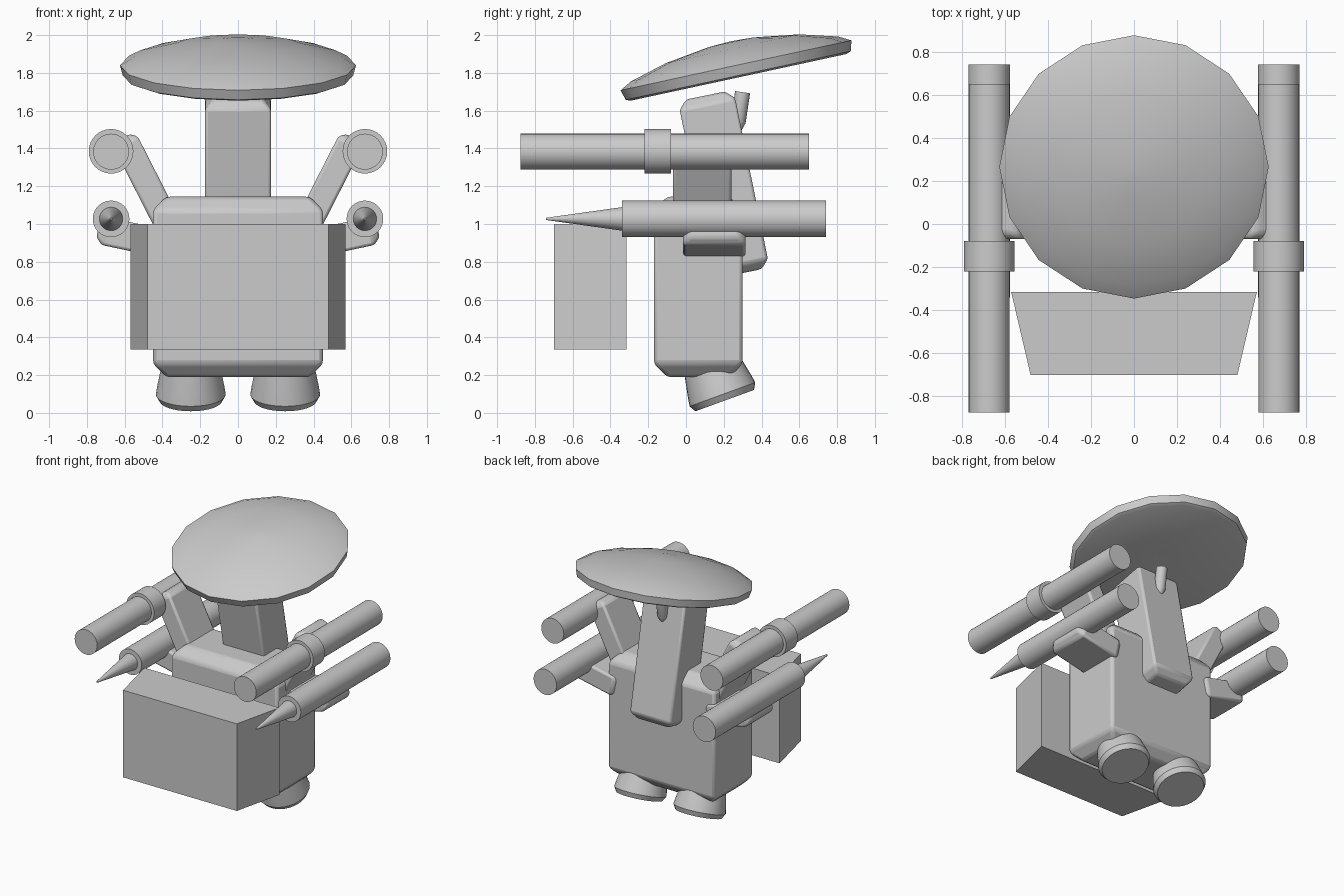
import bpy, bmesh, math
from mathutils import Matrix, Vector

if "Cube" in bpy.data.objects:
    bpy.data.objects.remove(bpy.data.objects["Cube"], do_unlink=True)

grey = bpy.data.materials.new("light_grey")
grey.use_nodes = True
grey.diffuse_color = (0.6, 0.6, 0.6, 1)
grey.node_tree.nodes["Principled BSDF"].inputs["Base Color"].default_value = (0.6, 0.6, 0.6, 1)


def finish(name, bm, smooth=30, bevel=0):
    """Turn a bmesh into a shaded object."""
    bmesh.ops.recalc_face_normals(bm, faces=bm.faces)
    mesh = bpy.data.meshes.new(name)
    bm.to_mesh(mesh)
    bm.free()
    mesh.materials.append(grey)
    obj = bpy.data.objects.new(name, mesh)
    bpy.context.collection.objects.link(obj)
    if bevel:
        mod = obj.modifiers.new("soft_edges", "BEVEL")
        mod.width = bevel
        mod.segments = 2
        mod.limit_method = "ANGLE"
    bpy.ops.object.select_all(action="DESELECT")
    obj.select_set(True)
    bpy.context.view_layer.objects.active = obj
    if smooth:
        bpy.ops.object.shade_smooth_by_angle(angle=math.radians(smooth))
    return obj


def loft(bm, rings):
    """Bridge equal rings of points and cap both ends."""
    loops = [[bm.verts.new(p) for p in ring] for ring in rings]
    n = len(loops[0])
    for a, b in zip(loops, loops[1:]):
        for i in range(n):
            j = (i + 1) % n
            bm.faces.new((a[i], a[j], b[j], b[i]))
    bm.faces.new(loops[0])
    bm.faces.new(loops[-1])


def block(name, centre, size, chamfer=0.05, rot=Matrix(), bevel=0.015):
    """Box with both ends chamfered along its local z."""
    x, y, z = (s / 2 for s in size)
    bm = bmesh.new()
    rings = []
    for h, c in ((-z, chamfer), (-z + chamfer, 0), (z - chamfer, 0), (z, chamfer)):
        rings.append([(sx * (x - c), sy * (y - c), h)
                      for sx, sy in ((-1, -1), (1, -1), (1, 1), (-1, 1))])
    loft(bm, rings)
    bm.transform(Matrix.Translation(centre) @ rot)
    return finish(name, bm, 35, bevel)


def turned(name, profile, origin, axis, sides=32, smooth=30):
    """Solid of (radius, height) steps around an axis."""
    bm = bmesh.new()
    loft(bm, [[(r * math.sin(math.tau * i / sides), r * math.cos(math.tau * i / sides), h)
               for i in range(sides)] for r, h in profile])
    turn = Vector((0, 0, 1)).rotation_difference(Vector(axis)).to_matrix().to_4x4()
    bm.transform(Matrix.Translation(origin) @ turn)
    return finish(name, bm, smooth)


def tilt(degrees, axis):
    return Matrix.Rotation(math.radians(degrees), 4, axis)


def leaning(degrees):
    a = math.radians(degrees)
    return (0, -math.sin(a), math.cos(a))


# Torso and the slanted mast that passes through its back
block("torso", (0, 0.065, 0.667), (0.9, 0.47, 0.955), 0.07, bevel=0.02)
block("mast", (0, 0.2, 1.21), (0.35, 0.3, 0.96), 0.045, tilt(11.5, "X"))
turned("mast_peg", [(0.025, 0), (0.04, 0.04), (0.04, 0.2)],
       (0, 0.27, 1.5), (0, 0.15, 1), 16)

# Dish with a shallow hollow underside
turned("dish", [(0.01, -0.03), (0.585, -0.065), (0.61, -0.055), (0.625, 0),
                (0.56, 0.035), (0.36, 0.09), (0.12, 0.125), (0.01, 0.13)],
       (0, 0.265, 1.84), leaning(12.2), 16, 40)

# Front shield box, wider at its rear
bm = bmesh.new()
loft(bm, [[(-0.48, -0.7, z), (0.48, -0.7, z), (0.57, -0.315, z), (-0.57, -0.315, z)]
          for z in (0.335, 1.0)])
finish("front_box", bm, 0)

for side, s in (("left", 1), ("right", -1)):
    # Arms
    block(side + "_upper_arm", (s * 0.475, 0.085, 1.2), (0.14, 0.31, 0.58), 0.03,
          tilt(s * 27, "Y"))
    block(side + "_lower_arm", (s * 0.555, 0.15, 0.93), (0.15, 0.33, 0.38), 0.035,
          tilt(s * 78, "Y"))
    # Upper cannon with collar
    turned(side + "_cannon", [(0.095, 0), (0.095, 1.525)],
           (s * 0.672, -0.875, 1.383), (0, 1, 0))
    turned(side + "_cannon_collar", [(0.118, 0), (0.118, 0.14)],
           (s * 0.672, -0.22, 1.385), (0, 1, 0))
    # Lower launcher with pointed tip
    turned(side + "_launcher", [(0.097, 0), (0.097, 1.08)],
           (s * 0.672, -0.34, 1.027), (0, 1, 0))
    turned(side + "_spike", [(0.006, 0), (0.062, 0.4), (0.062, 0.45)],
           (s * 0.672, -0.74, 1.027), (0, 1, 0))
    # Foot
    turned(side + "_foot", [(0.165, 0), (0.185, 0.035), (0.178, 0.08), (0.15, 0.22)],
           (s * 0.25, 0.205, 0.065), leaning(20))
